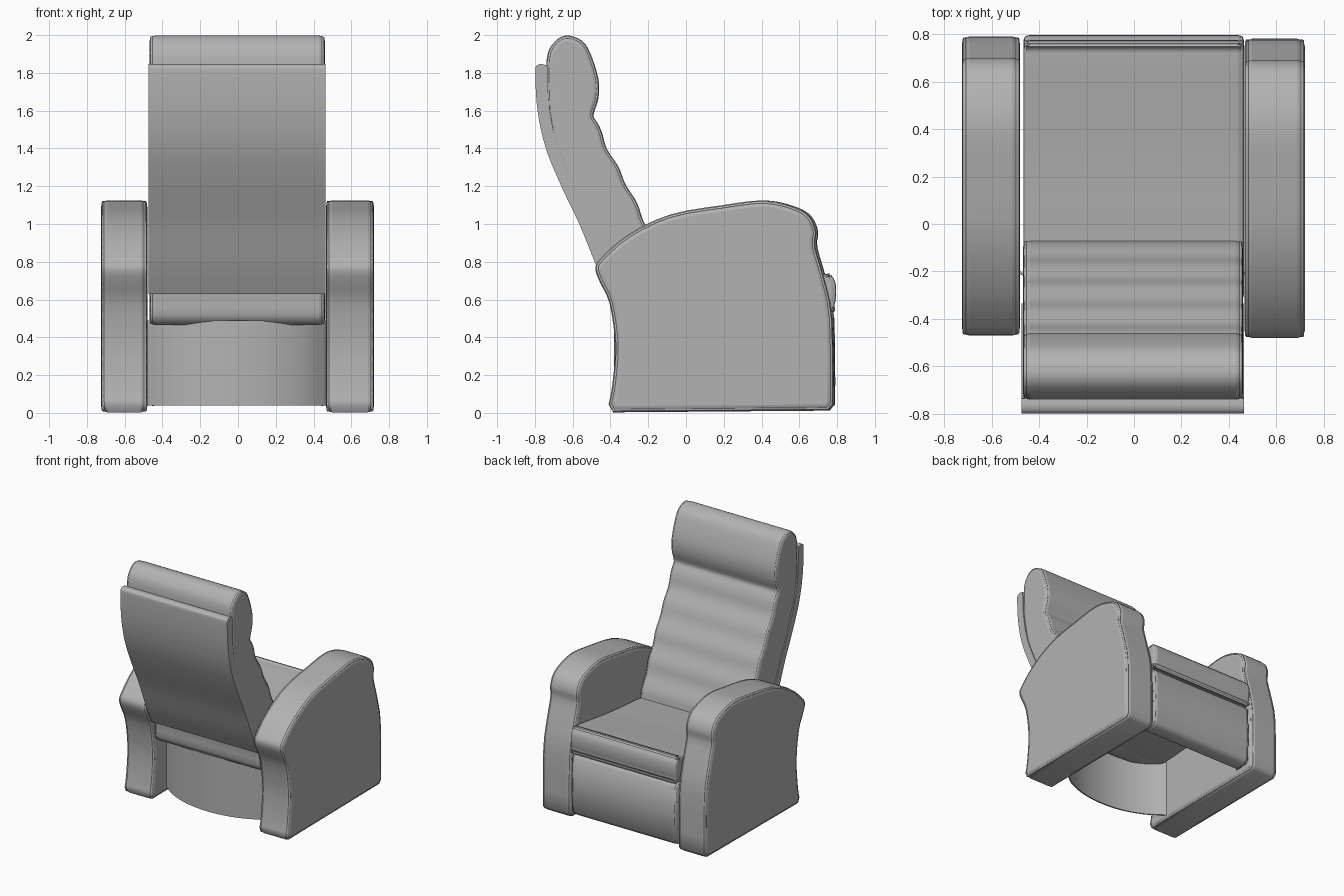
import bpy, bmesh, math
from mathutils import Vector

if "Cube" in bpy.data.objects:
    bpy.data.objects.remove(bpy.data.objects["Cube"])

leather = bpy.data.materials.new("grey_leather")
leather.use_nodes = True
GREY = (0.45, 0.45, 0.45, 1)
leather.diffuse_color = GREY
leather.node_tree.nodes["Principled BSDF"].inputs["Base Color"].default_value = GREY


def smooth_path(pts, steps=4, closed=False):
    """Catmull-Rom curve through the given points."""
    p = [Vector(q) for q in pts]
    n = len(p)
    out = []
    for i in range(n if closed else n - 1):
        if closed:
            a, b, c, d = (p[(i + k) % n] for k in (-1, 0, 1, 2))
        else:
            a, b, c, d = p[max(i - 1, 0)], p[i], p[i + 1], p[min(i + 2, n - 1)]
        for s in range(steps):
            t = s / steps
            out.append(b + (c - a) * t / 2 + (2 * a - 5 * b + 4 * c - d) * t * t / 2
                       + (3 * b - a - 3 * c + d) * t ** 3 / 2)
    return out if closed else out + [p[-1]]


def finish(obj):
    obj.data.materials.append(leather)
    bpy.ops.object.select_all(action="DESELECT")
    obj.select_set(True)
    bpy.context.view_layer.objects.active = obj
    if obj.type == "MESH":
        bpy.ops.object.shade_smooth_by_angle(angle=math.radians(50))


def extrude(name, outline, span, axis="X", bevel=0.0):
    """Solid from an outline: (y, z) pushed along X, or (x, y) pushed along Z."""
    lo, hi = span
    bm = bmesh.new()
    place = (lambda p: (lo, p[0], p[1])) if axis == "X" else (lambda p: (p[0], p[1], lo))
    face = bm.faces.new([bm.verts.new(place(p)) for p in outline])
    move = Vector((hi - lo, 0, 0)) if axis == "X" else Vector((0, 0, hi - lo))
    new = bmesh.ops.extrude_face_region(bm, geom=[face])
    bmesh.ops.translate(bm, vec=move, verts=[v for v in new["geom"] if isinstance(v, bmesh.types.BMVert)])
    bmesh.ops.recalc_face_normals(bm, faces=bm.faces)
    mesh = bpy.data.meshes.new(name)
    bm.to_mesh(mesh)
    bm.free()
    obj = bpy.data.objects.new(name, mesh)
    bpy.context.collection.objects.link(obj)
    finish(obj)
    if bevel:
        mod = obj.modifiers.new("soft_edges", "BEVEL")
        mod.width, mod.segments = bevel, 3
        mod.limit_method, mod.angle_limit = "ANGLE", math.radians(65)
        mod.use_clamp_overlap = False


def piping(name, outline, span, radius=0.009, inset=0.012):
    """Sewn cord around both side edges of a cushion."""
    curve = bpy.data.curves.new(name, "CURVE")
    curve.dimensions = "3D"
    curve.bevel_depth, curve.bevel_resolution = radius, 1
    pts = [Vector(p) for p in outline]
    n = len(pts)
    area = sum(pts[i].x * pts[(i + 1) % n].y - pts[i].y * pts[(i + 1) % n].x for i in range(n))
    sign = 1 if area > 0 else -1
    for x in (span[0] + inset, span[1] - inset):
        spline = curve.splines.new("POLY")
        spline.points.add(n - 1)
        spline.use_cyclic_u = True
        for i, p in enumerate(pts):
            t = (pts[(i + 1) % n] - pts[i - 1]).normalized() * sign
            spline.points[i].co = (x, p.x - t.y * inset, p.y + t.x * inset, 1)
    obj = bpy.data.objects.new(name, curve)
    bpy.context.collection.objects.link(obj)
    finish(obj)


def cushion(name, outline, span, bevel=0.033):
    extrude(name, outline, span, bevel=bevel)
    piping(name + "_piping", outline, span)


# Armrests
arm_outline = smooth_path([(0.785, 0.045), (0.78, 0.5), (0.735, 0.72), (0.69, 0.88), (0.695, 0.96),
                           (0.66, 1.04), (0.58, 1.09), (0.42, 1.125), (0.2, 1.10), (-0.08, 1.05),
                           (-0.3, 0.945), (-0.44, 0.825), (-0.475, 0.765), (-0.45, 0.69), (-0.4, 0.58),
                           (-0.37, 0.36), (-0.385, 0.15), (-0.405, 0.045)], 3)
arm_outline += [Vector((-0.38, 0.003)), Vector((0.755, 0.012))]
for side, span, shift in (("left", (0.465, 0.72), -0.005), ("right", (-0.725, -0.48), 0.005)):
    cushion(side + "_armrest", [p + Vector((shift, 0)) for p in arm_outline], span)

# Back cushion with soft horizontal rolls and a rounded headrest
BODY = (-0.468, 0.46)
front = smooth_path([(-0.07, 0.64), (-0.14, 0.82), (-0.225, 1.015), (-0.32, 1.21),
                     (-0.42, 1.4), (-0.49, 1.57)], 8)
rolls = [Vector((p.x + 0.012 * math.sin(i * math.pi / 8) ** 2, p.y)) for i, p in enumerate(front)]
head = smooth_path([(-0.487, 1.59), (-0.463, 1.67), (-0.464, 1.77), (-0.505, 1.9), (-0.55, 1.97),
                    (-0.63, 1.998), (-0.695, 1.965), (-0.738, 1.87), (-0.735, 1.6)], 4)
rear = smooth_path([(-0.7, 1.4), (-0.61, 1.17), (-0.51, 0.95), (-0.42, 0.74), (-0.385, 0.62),
                    (-0.385, 0.52), (-0.33, 0.465), (-0.14, 0.49)], 2)
cushion("back_cushion", rolls + head + rear, BODY, 0.03)

# Curved shell behind the back cushion
outer = smooth_path([(-0.4, 0.63), (-0.475, 0.78), (-0.565, 1.0), (-0.66, 1.2), (-0.742, 1.4),
                     (-0.786, 1.6), (-0.798, 1.8), (-0.79, 1.838), (-0.765, 1.847)], 4)
inner = [Vector((p.x + 0.065, p.y)) for p in reversed(outer[:-8])]
extrude("back_shell", outer + [Vector((-0.735, 1.84))] + inner, (-0.474, 0.464))

# Seat cushion, rising slightly to the front
seat_outline = smooth_path([(-0.28, 0.48), (0.2, 0.5), (0.74, 0.53), (0.785, 0.57), (0.795, 0.66),
                            (0.775, 0.72), (0.72, 0.735), (0.3, 0.68), (-0.05, 0.65), (-0.28, 0.62)],
                           4, closed=True)
cushion("seat_cushion", seat_outline, (-0.465, 0.463), 0.025)

# Folded footrest
rest_outline = [Vector(p) for p in ((0.64, 0.04), (0.75, 0.04), (0.78, 0.07), (0.787, 0.28),
                                    (0.78, 0.5), (0.75, 0.53), (0.64, 0.53))]
cushion("footrest", rest_outline, (-0.462, 0.46), 0.03)

# Bowed panel closing the base at the rear, open underneath
bow = smooth_path([(-0.48, -0.21), (-0.36, -0.295), (-0.19, -0.36), (0, -0.382), (0.19, -0.36),
                   (0.36, -0.295), (0.47, -0.21)], 4)
extrude("rear_base_panel", bow + [Vector((p.x, p.y + 0.012)) for p in reversed(bow)],
        (0.04, 0.49), axis="Z")
